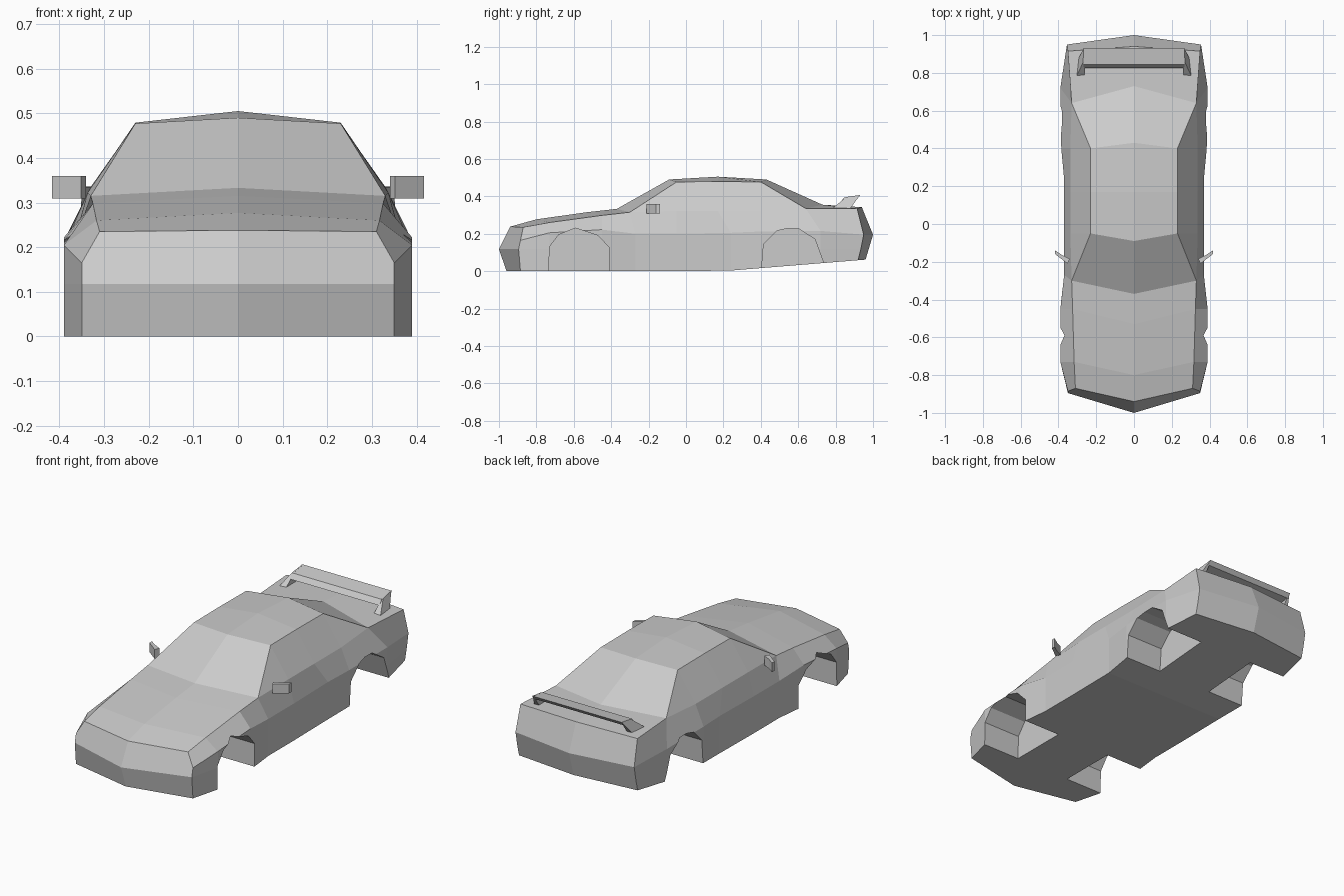
import bpy
import bmesh

cube = bpy.data.objects.get("Cube")
if cube:
    bpy.data.objects.remove(cube, do_unlink=True)

grey = bpy.data.materials.new("plain_grey")
grey.use_nodes = True
grey.diffuse_color = (0.6, 0.6, 0.6, 1)
grey.node_tree.nodes["Principled BSDF"].inputs["Base Color"].default_value = (0.6, 0.6, 0.6, 1)


def finish(name, bm):
    """Turn a bmesh into a flat-shaded grey object."""
    bmesh.ops.remove_doubles(bm, verts=bm.verts, dist=0.0005)
    bmesh.ops.recalc_face_normals(bm, faces=bm.faces)
    mesh = bpy.data.meshes.new(name)
    bm.to_mesh(mesh)
    bm.free()
    obj = bpy.data.objects.new(name, mesh)
    bpy.context.collection.objects.link(obj)
    mesh.materials.append(grey)
    return obj


def prism(name, ring_a, ring_b):
    """Solid between two matching outlines."""
    bm = bmesh.new()
    a = [bm.verts.new(p) for p in ring_a]
    b = [bm.verts.new(p) for p in ring_b]
    bm.faces.new(a)
    bm.faces.new(b)
    for i in range(len(a)):
        j = (i + 1) % len(a)
        bm.faces.new((a[i], a[j], b[j], b[i]))
    return finish(name, bm)


def apply(obj, kind, **settings):
    mod = obj.modifiers.new(kind, kind)
    for key, value in settings.items():
        setattr(mod, key, value)
    bpy.context.view_layer.objects.active = obj
    bpy.ops.object.modifier_apply(modifier=mod.name)


def floor_height(y):
    return max(0.0, 0.06 * (y - 0.2) / 0.74)


# Body stations: roof centre (y, z), top edge (x, y, z), side crease (x, y, z)
stations = [
    ((-0.94, 0.238), (0.31, -0.87, 0.235), (0.35, -0.885, 0.165)),
    ((-0.8, 0.277), (0.317, -0.73, 0.26), (0.39, -0.73, 0.205)),
    ((-0.53, 0.315), (0.325, -0.45, 0.298), (0.39, -0.45, 0.222)),
    ((-0.37, 0.333), (0.33, -0.3, 0.315), (0.37, -0.27, 0.2)),
    ((-0.09, 0.49), (0.23, -0.05, 0.477), (0.37, -0.05, 0.2)),
    ((0.17, 0.505), (0.23, 0.17, 0.479), (0.37, 0.24, 0.205)),
    ((0.43, 0.49), (0.23, 0.4, 0.477), (0.385, 0.4, 0.212)),
    ((0.73, 0.355), (0.33, 0.64, 0.335), (0.39, 0.72, 0.215)),
    ((0.94, 0.342), (0.35, 0.915, 0.335), (0.355, 0.95, 0.195)),
]

bm = bmesh.new()
rings = []
for i, ((cy, cz), edge, crease) in enumerate(stations):
    x, y, z = crease
    # The belt line only parts from the top edge along the cabin
    belt = (0.337, edge[1], 0.322) if edge[2] > 0.4 else edge
    low_y = y - 0.03 if i == len(stations) - 1 else y
    under_y = {0: -0.96, len(stations) - 1: 0.96}.get(i, low_y)
    pts = [(0, cy, cz), edge, belt, crease,
           (x, (y + low_y) / 2 - (0.01 if i == 0 else 0), 0.118),
           (x, low_y, floor_height(low_y)), (0, under_y, floor_height(under_y))]
    rings.append([bm.verts.new(p) for p in pts])
for r, s in zip(rings, rings[1:]):
    for k in range(len(r) - 1):
        bm.faces.new((r[k], r[k + 1], s[k + 1], s[k]))

# Nose and tail panels meet at a pointed centre line
front, back = rings[0], rings[-1]
nose = bm.verts.new((0, -1, 0.118))
tail = bm.verts.new((0, 1, 0.195))
bm.faces.new((front[0], front[1], front[3], front[4], nose))
bm.faces.new((nose, front[4], front[5], front[6]))
bm.faces.new((back[0], back[1], back[3], tail))
bm.faces.new((tail, back[3], back[4], back[5], back[6]))
body = finish("body_shell", bm)
apply(body, "MIRROR", use_clip=True)

# Wheel wells are cut through the sides and floor
arches = {
    "front_well": [(-0.735, -0.1), (-0.73, 0.13), (-0.68, 0.195), (-0.59, 0.23),
                   (-0.47, 0.19), (-0.41, 0.125), (-0.41, -0.1)],
    "rear_well": [(0.395, -0.1), (0.415, 0.145), (0.485, 0.215), (0.54, 0.228),
                  (0.6, 0.228), (0.69, 0.17), (0.735, 0.045), (0.75, -0.1)],
}
for name, arch in arches.items():
    cutter = prism(name, [(0.165, y, z) for y, z in arch], [(0.6, y, z) for y, z in arch])
    apply(cutter, "MIRROR")
    apply(body, "BOOLEAN", object=cutter, operation="DIFFERENCE", solver="EXACT")
    bpy.data.objects.remove(cutter, do_unlink=True)

# Door mirrors
outline = [(0.352, -0.21), (0.34, -0.185), (0.38, -0.165), (0.417, -0.14), (0.417, -0.16)]
mirrors = prism("door_mirrors", [(x, y, 0.309) for x, y in outline],
                [(x, y, 0.36) for x, y in outline])
apply(mirrors, "MIRROR")

# Spoiler blade and its raked end supports
blade = [(0.825, 0.368), (0.845, 0.394), (0.932, 0.407), (0.915, 0.385)]
prism("spoiler_blade", [(-0.268, y, z) for y, z in blade], [(0.268, y, z) for y, z in blade])
plate = [(0.787, 0.338), (0.855, 0.396), (0.93, 0.407), (0.88, 0.337)]
flare = [0.04, 0.008, 0.004, 0.03]
supports = prism("spoiler_supports", [(0.262, y, z) for y, z in plate],
                 [(0.262 + f, y, z) for f, (y, z) in zip(flare, plate)])
apply(supports, "MIRROR")
